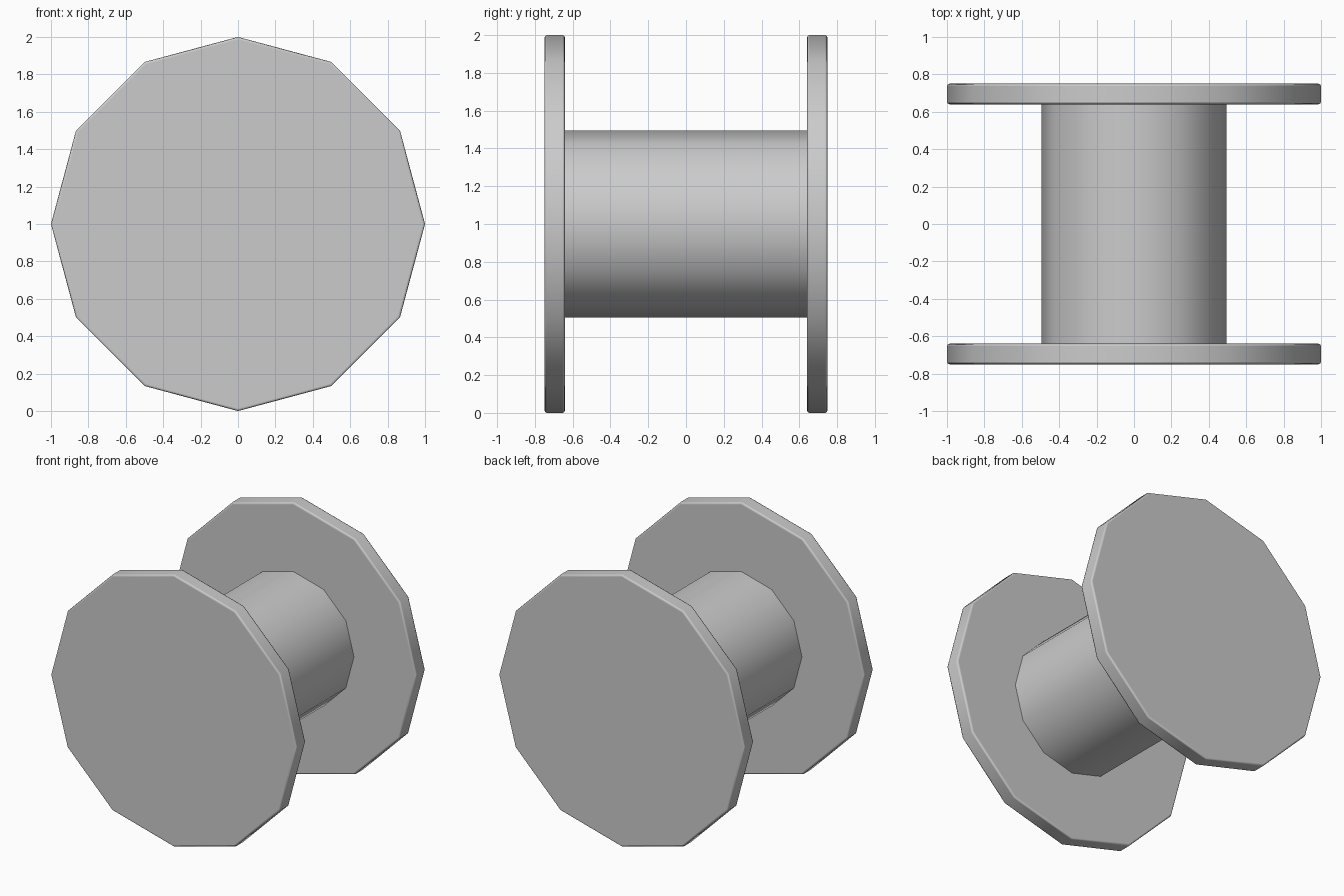
import bpy
import math

if "Cube" in bpy.data.objects:
    bpy.data.objects.remove(bpy.data.objects["Cube"])

SIDES = 12
CENTRE_Z = 1.0


def drum(name, radius, y0, y1, caps='NGON'):
    """Twelve-sided smooth cylinder lying along the y axis."""
    bpy.ops.mesh.primitive_cylinder_add(
        vertices=SIDES, radius=radius, depth=y1 - y0, end_fill_type=caps,
        location=(0, (y0 + y1) / 2, CENTRE_Z), rotation=(math.pi / 2, 0, 0))
    obj = bpy.context.object
    obj.name = name
    bpy.ops.object.shade_smooth_by_angle(angle=math.radians(40))
    return obj


# Core between the two flanges (open ends are hidden inside the flanges)
drum("core", 0.495, -0.65, 0.65, caps='NOTHING')

# End flanges with softly rounded rims
for name, y0, y1 in (("front_flange", -0.75, -0.64), ("back_flange", 0.64, 0.75)):
    flange = drum(name, 1.0, y0, y1)
    bevel = flange.modifiers.new("rim_bevel", 'BEVEL')
    bevel.width = 0.014
    bevel.segments = 2
    bevel.limit_method = 'ANGLE'
    bevel.angle_limit = math.radians(60)
    bevel.harden_normals = True
